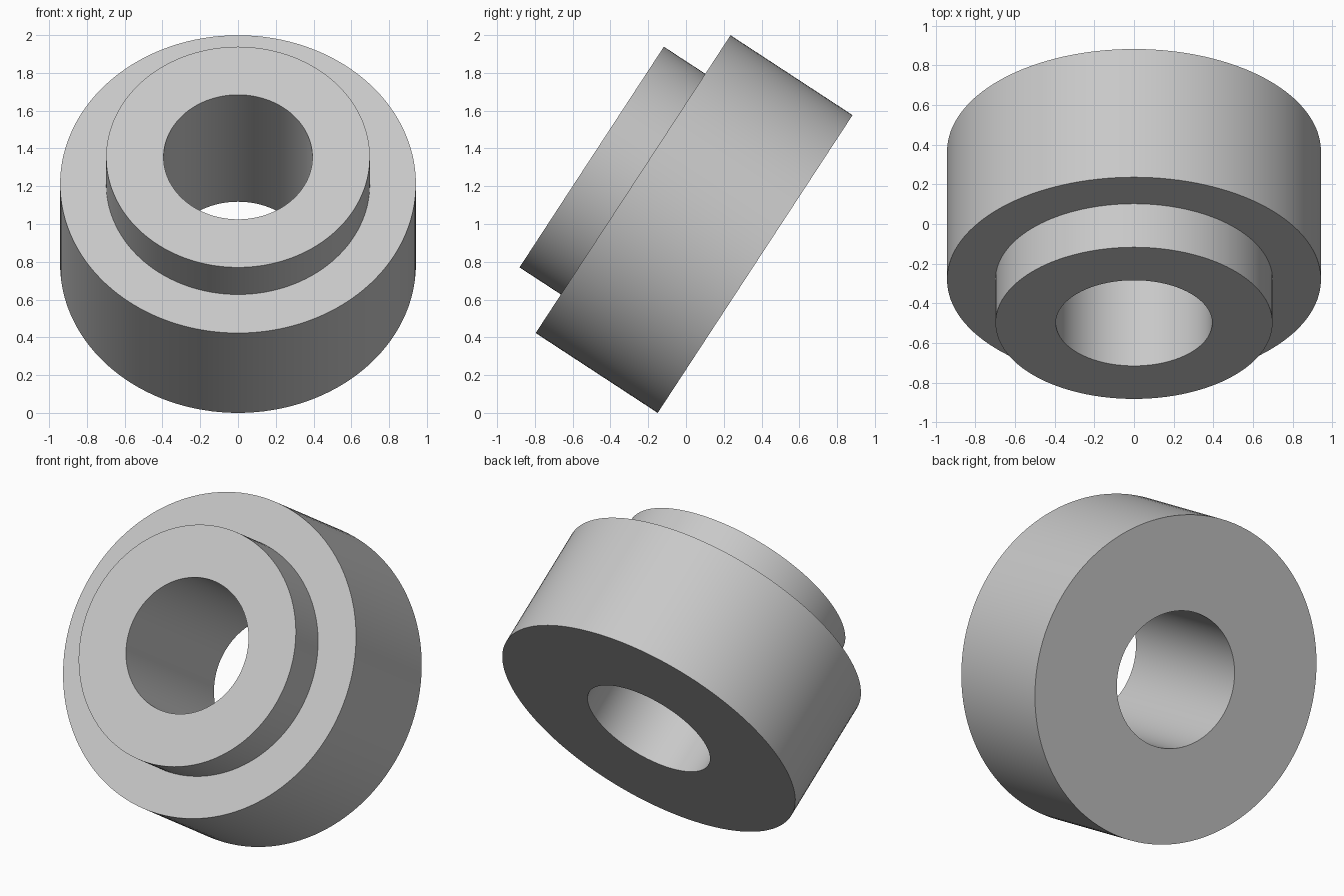
import bpy, bmesh, math
from mathutils import Matrix, Vector

cube = bpy.data.objects.get("Cube")
if cube:
    bpy.data.objects.remove(cube, do_unlink=True)

SIDES = 128
BORE, BOSS, BODY = 0.394, 0.698, 0.942   # radii
DEPTH, STEP = 0.772, 0.262               # body depth, boss height

# Plain grey material
grey = bpy.data.materials.new("plain grey")
grey.use_nodes = True
colour = (0.58, 0.58, 0.58, 1)
grey.diffuse_color = colour
grey.node_tree.nodes["Principled BSDF"].inputs["Base Color"].default_value = colour

# Closed (radius, height) section of the stepped bushing, turned about its axis
section = [(BORE, 0), (BODY, 0), (BODY, DEPTH), (BOSS, DEPTH),
           (BOSS, DEPTH + STEP), (BORE, DEPTH + STEP)]
bm = bmesh.new()
rings = []
for i in range(SIDES):
    a = math.tau * i / SIDES
    rings.append([bm.verts.new((r * math.cos(a), r * math.sin(a), h))
                  for r, h in section])
for i in range(SIDES):
    ring, after = rings[i], rings[(i + 1) % SIDES]
    for j in range(len(section)):
        k = (j + 1) % len(section)
        bm.faces.new((ring[j], after[j], after[k], ring[k]))
bmesh.ops.recalc_face_normals(bm, faces=bm.faces)

# Tip the boss forward and rest the lower back rim on the ground
tilt = math.radians(56.8)
base = Vector((0, 0.366, BODY * math.sin(tilt)))
bm.transform(Matrix.Translation(base) @ Matrix.Rotation(tilt, 4, "X"))

mesh = bpy.data.meshes.new("stepped_bushing")
bm.to_mesh(mesh)
bm.free()
mesh.materials.append(grey)
bushing = bpy.data.objects.new("stepped_bushing", mesh)
bpy.context.collection.objects.link(bushing)

# Smooth walls, sharp rims
bpy.ops.object.select_all(action="DESELECT")
bushing.select_set(True)
bpy.context.view_layer.objects.active = bushing
bpy.ops.object.shade_smooth_by_angle(angle=math.radians(30))
